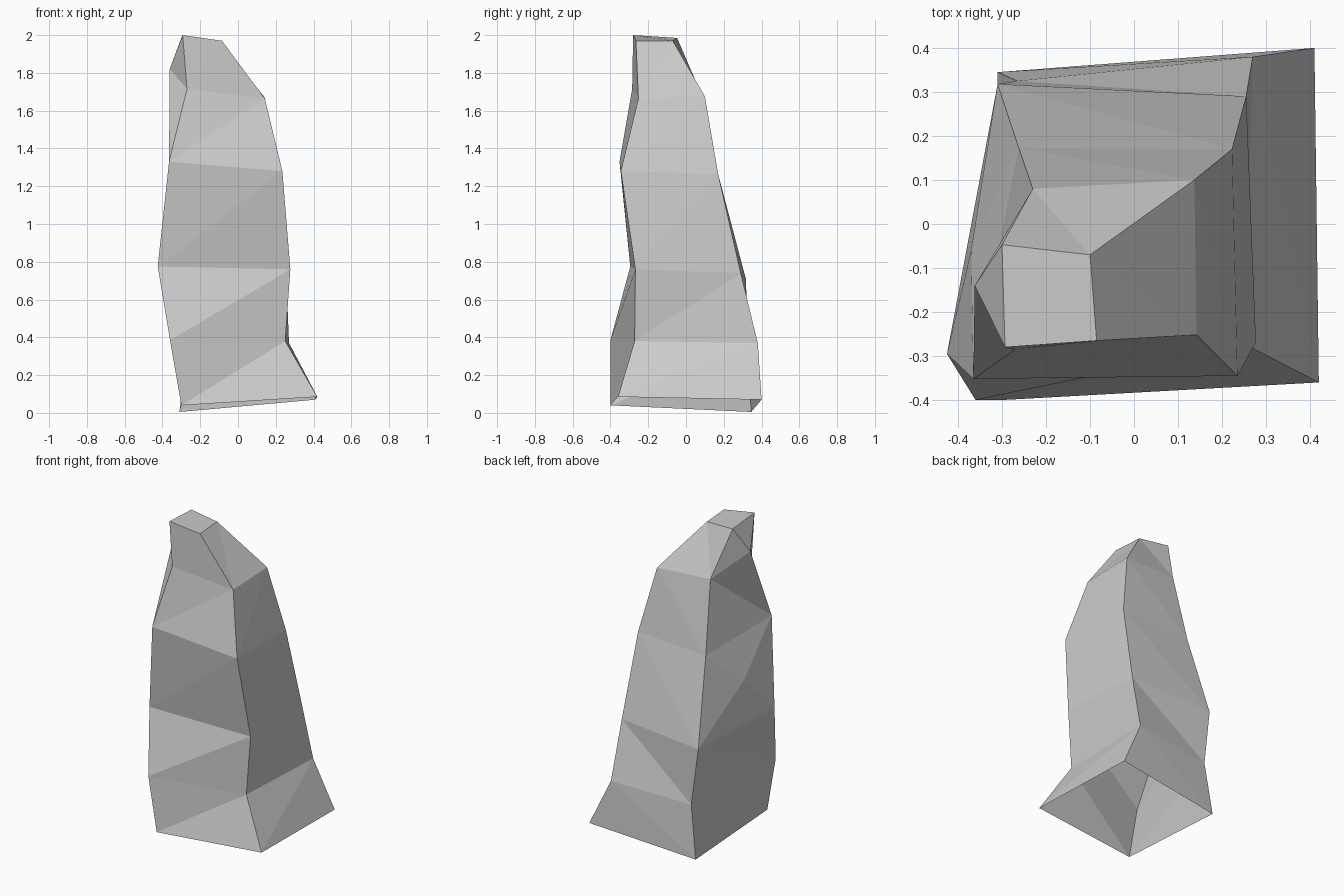
import bpy
import bmesh

if "Cube" in bpy.data.objects:
    bpy.data.objects.remove(bpy.data.objects["Cube"])

# Four-sided cross-sections from the open base to the top.
# Corner order: front left, front right, back right, back left.
SECTIONS = [
    [(-.30, -.40, .04), (.42, -.36, .085), (.41, .40, .07), (-.31, .345, .005)],
    [(-.36, -.40, .385), (.25, -.272, .38), (.27, .38, .37), (-.265, .325, .34)],
    [(-.425, -.295, .775), (.277, -.268, .76), (.255, .29, .74), (-.31, .318, .705)],
    [(-.365, -.352, 1.33), (.235, -.345, 1.28), (.223, .17, 1.265), (-.262, .173, 1.24)],
    [(-.27, -.285, 1.715), (.142, -.252, 1.665), (.137, .10, 1.675), (-.23, .08, 1.69)],
    [(-.293, -.28, 2.0), (-.085, -.265, 1.97), (-.10, -.07, 1.97), (-.30, -.047, 1.985)],
]

bm = bmesh.new()
rings = [[bm.verts.new(p) for p in section] for section in SECTIONS]


def add_faces(*faces):
    for f in faces:
        bm.faces.new(f)


def facet(lower, upper, j, rising):
    """Split one side of a band into two triangles."""
    k = (j + 1) % 4
    a, b, c, d = lower[j], lower[k], upper[k], upper[j]
    if rising:
        add_faces((a, b, c), (a, c, d))
    else:
        add_faces((a, b, d), (b, c, d))


# Front, right and back sides, plus the lower left side
for i in range(5):
    for j, rising in enumerate((True, True, False, False)):
        if j < 3 or i < 2:
            facet(rings[i], rings[i + 1], j, rising)

# Left side: a mid-height bulge and a jutting point below the top
bulge = bm.verts.new((-.37, -.06, 1.02))
point = bm.verts.new((-.362, -.14, 1.82))
fl = [r[0] for r in rings]
bl = [r[3] for r in rings]
add_faces((bl[2], fl[2], bulge), (fl[2], fl[3], bulge),
          (fl[3], bl[3], bulge), (bl[3], bl[2], bulge),
          (bl[3], fl[3], bl[4]), (fl[3], point, bl[4]),
          (fl[3], fl[4], point), (point, fl[4], fl[5]),
          (point, fl[5], bl[5]), (point, bl[5], bl[4]))

# Top cap
add_faces(rings[5])

mesh = bpy.data.meshes.new("rock_pillar")
bm.to_mesh(mesh)
bm.free()
rock = bpy.data.objects.new("rock_pillar", mesh)
bpy.context.collection.objects.link(rock)
